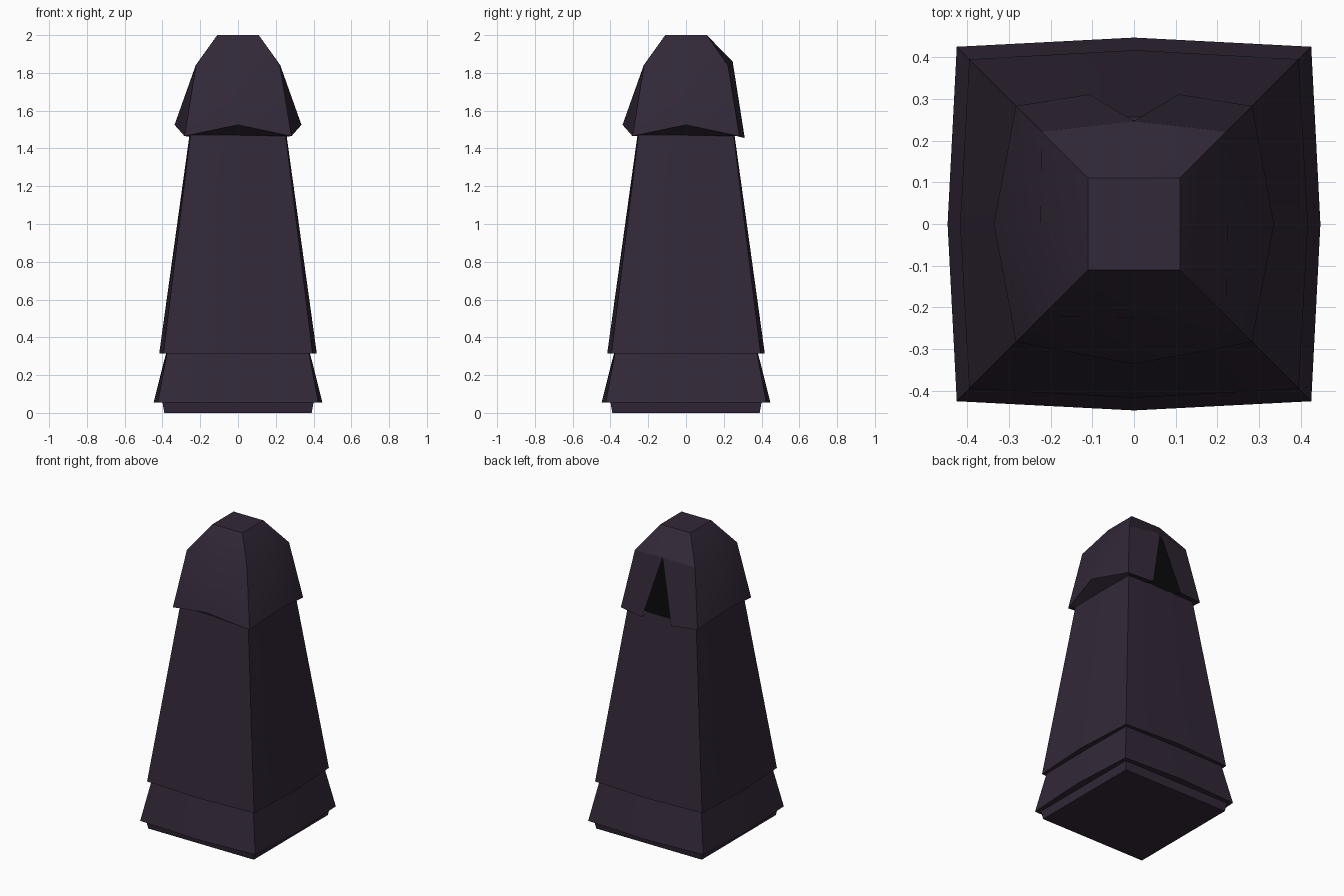
import bpy
import bmesh

if "Cube" in bpy.data.objects:
    bpy.data.objects.remove(bpy.data.objects["Cube"], do_unlink=True)


def make_material(name, rgb):
    mat = bpy.data.materials.new(name)
    mat.use_nodes = True
    color = (*rgb, 1)
    mat.diffuse_color = color
    bsdf = mat.node_tree.nodes["Principled BSDF"]
    bsdf.inputs["Base Color"].default_value = color
    bsdf.inputs["Roughness"].default_value = 0.9
    return mat


cloth = make_material("dark purple cloth", (0.032, 0.021, 0.039))
shadow = make_material("black void", (0.003, 0.003, 0.003))


def ring(bm, corner, mid, z, mid_z=None):
    """Eight points: square corners alternating with bowed side midpoints."""
    mz = z if mid_z is None else mid_z
    c, m = corner, mid
    points = [(-c, -c, z), (0, -m, mz), (c, -c, z), (m, 0, mz),
              (c, c, z), (0, m, mz), (-c, c, z), (-m, 0, mz)]
    return [bm.verts.new(p) for p in points]


def bridge(bm, low, high, skip=()):
    for i in range(8):
        if i not in skip:
            j = (i + 1) % 8
            bm.faces.new((low[i], low[j], high[j], high[i]))


def finish(bm, name, mat):
    bmesh.ops.recalc_face_normals(bm, faces=bm.faces[:])
    mesh = bpy.data.meshes.new(name)
    bm.to_mesh(mesh)
    bm.free()
    mesh.materials.append(mat)
    obj = bpy.data.objects.new(name, mesh)
    bpy.context.collection.objects.link(obj)
    bpy.ops.object.select_all(action="DESELECT")
    obj.select_set(True)
    bpy.context.view_layer.objects.active = obj
    bpy.ops.object.shade_smooth_by_angle(angle=0.4)
    return obj


def tier(name, bottom, top):
    bm = bmesh.new()
    low, high = ring(bm, *bottom), ring(bm, *top)
    bridge(bm, low, high)
    bm.faces.new(low[::-1])
    bm.faces.new(high)
    finish(bm, name, cloth)


# Stacked robe tiers: corner half width, middle half width, height
tier("foot", (0.39, 0.39, 0), (0.4, 0.4, 0.056))
tier("skirt", (0.425, 0.447, 0.055), (0.375, 0.38, 0.32))
tier("robe", (0.395, 0.417, 0.315), (0.252, 0.257, 1.47))

# Hood shell with a turned-in underside
bm = bmesh.new()
neck = ring(bm, 0.252, 0.257, 1.47)
hem = ring(bm, 0.283, 0.336, 1.465, 1.525)
eave = ring(bm, 0.222, 0.224, 1.84)
crown = ring(bm, 0.11, 0.11, 2)
eave[5].co = (0, 0.247, 1.86)
bridge(bm, neck, hem, skip=(4, 5))
bridge(bm, hem, eave, skip=(4, 5))
bridge(bm, eave, crown)
bm.faces.new(crown)

# Two flaps part below the brow at the back
for side, corner in ((1, 4), (-1, 6)):
    tip = bm.verts.new((0.107 * side, 0.311, 1.455))
    inner = bm.verts.new((0.107 * side, 0.255, 1.47))
    bm.faces.new((hem[corner], tip, eave[5], eave[corner]))
    bm.faces.new((neck[corner], inner, tip, hem[corner]))
bmesh.ops.delete(bm, geom=[hem[5]], context="VERTS")
finish(bm, "hood", cloth)

# Dark void seen between the flaps
bm = bmesh.new()
bm.faces.new([bm.verts.new(p) for p in
              ((0.24, 0.25, 1.466), (-0.24, 0.25, 1.466), (0, 0.242, 1.853))])
finish(bm, "hood_opening", shadow)
